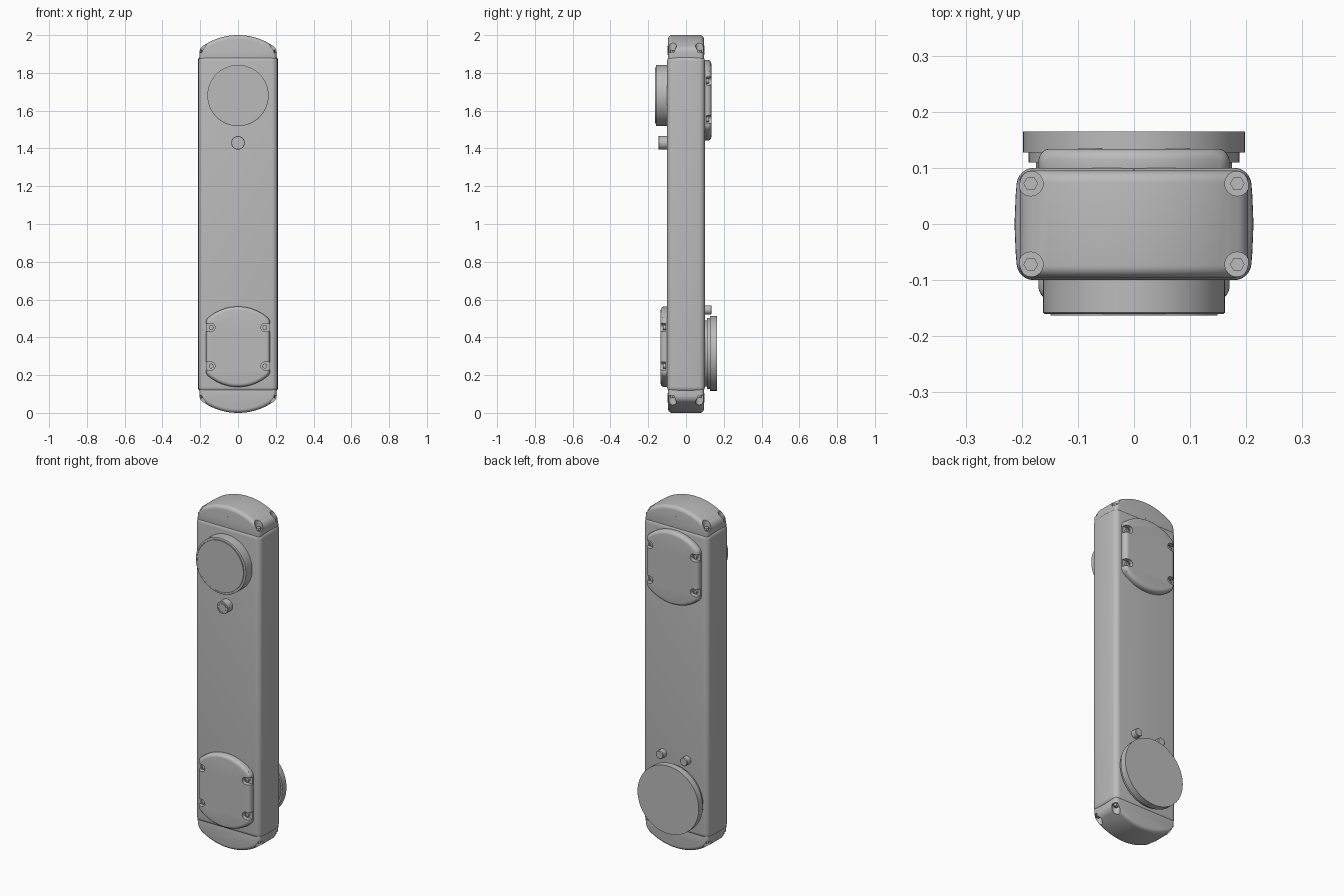
import bpy, bmesh, math
from mathutils import Matrix

if "Cube" in bpy.data.objects:
    bpy.data.objects.remove(bpy.data.objects["Cube"])

grey = bpy.data.materials.new("plain grey")
grey.use_nodes = True
COLOUR = (0.5, 0.5, 0.5, 1)
grey.diffuse_color = COLOUR
grey.node_tree.nodes["Principled BSDF"].inputs["Base Color"].default_value = COLOUR

# Maps local (x, z, outward) onto the front (-y) or the back (+y) face
FRONT = Matrix(((1, 0, 0, 0), (0, 0, -1, 0), (0, 1, 0, 0), (0, 0, 0, 1)))
BACK = Matrix(((-1, 0, 0, 0), (0, 0, 1, 0), (0, 1, 0, 0), (0, 0, 0, 1)))
UP = Matrix.Identity(4)
DOWN = Matrix.Translation((0, 0, 2)) @ Matrix.Rotation(math.pi, 4, "X")


def new_object(name, bm, matrix=UP):
    bmesh.ops.transform(bm, matrix=matrix, verts=bm.verts)
    bmesh.ops.recalc_face_normals(bm, faces=bm.faces)
    mesh = bpy.data.meshes.new(name)
    bm.to_mesh(mesh)
    bm.free()
    mesh.materials.append(grey)
    ob = bpy.data.objects.new(name, mesh)
    bpy.context.collection.objects.link(ob)
    return ob


def prism(name, outline, low, high, matrix=UP):
    """Extrudes a flat outline from low to high along local z."""
    bm = bmesh.new()
    face = bm.faces.new([bm.verts.new((x, y, low)) for x, y in outline])
    top = bmesh.ops.extrude_face_region(bm, geom=[face])["geom"]
    verts = [g for g in top if isinstance(g, bmesh.types.BMVert)]
    bmesh.ops.translate(bm, verts=verts, vec=(0, 0, high - low))
    return new_object(name, bm, matrix)


def lathe(name, profile, x, y, matrix=UP, sides=64):
    """Stacks circles of (radius, height) about local z, closed at both ends."""
    bm = bmesh.new()
    rings = [[bm.verts.new((x + r * math.cos(i * math.tau / sides),
                            y + r * math.sin(i * math.tau / sides), h))
              for i in range(sides)] for r, h in profile]
    for a, b in zip(rings, rings[1:]):
        for i in range(sides):
            j = (i + 1) % sides
            bm.faces.new((a[i], a[j], b[j], b[i]))
    bm.faces.new(rings[0])
    bm.faces.new(rings[-1])
    return new_object(name, bm, matrix)


def apply(ob, mod):
    bpy.context.view_layer.objects.active = ob
    bpy.ops.object.modifier_apply(modifier=mod.name)


def bevel(ob, width, segments=5, angle=35):
    mod = ob.modifiers.new("bevel", "BEVEL")
    mod.width, mod.segments = width, segments
    mod.limit_method, mod.angle_limit = "ANGLE", math.radians(angle)
    apply(ob, mod)


def cut(ob, cutter):
    mod = ob.modifiers.new("cut", "BOOLEAN")
    mod.operation, mod.object, mod.solver = "DIFFERENCE", cutter, "EXACT"
    apply(ob, mod)
    bpy.data.objects.remove(cutter)


def arc(half, sag, top, steps=24):
    """Shallow arch from +half to -half, peaking at top."""
    radius = (half * half + sag * sag) / (2 * sag)
    xs = [half * (1 - 2 * i / steps) for i in range(steps + 1)]
    return [(x, top - radius + math.sqrt(radius ** 2 - x * x)) for x in xs]


def slot(x, y, side, radius, reach, low, high, matrix):
    """U-shaped screw pocket that opens sideways."""
    pts = [(x - side * radius * math.sin(a), y + radius * math.cos(a))
           for a in [math.pi * i / 16 for i in range(17)]]
    pts += [(x + side * reach, y - radius), (x + side * reach, y + radius)]
    return prism("pocket_cutter", pts, low, high, matrix)


# Link body with softly bulged sides
right = [(0.207, -0.1), (0.211, -0.05), (0.213, 0), (0.211, 0.05), (0.207, 0.1)]
body = prism("link_body", right + [(-x, -y) for x, y in right], 0.11, 1.89)
bevel(body, 0.028, 6)

# Arched end caps with corner screws and a centre seam mark
for end, matrix in (("top", UP), ("bottom", DOWN)):
    outline = [(-0.205, 1.86), (0.205, 1.86)] + arc(0.203, 0.07, 2.0)
    side_view = matrix @ FRONT
    cap = prism(end + "_cap", outline, -0.095, 0.095, side_view)
    bevel(cap, 0.026, 5, 40)
    for sx in (-1, 1):
        for sy in (-1, 1):
            x, y = sx * 0.184, sy * 0.072
            cut(cap, lathe("pocket_cutter", [(0.022, 1.908), (0.022, 2.1)], x, y, matrix, 24))
            lathe(end + "_cap_screw", [(0.013, 1.89), (0.013, 1.922)], x, y, matrix, 6)
    for sy in (-1, 1):
        d = sy * 0.0955
        prism(end + "_seam_mark", [(-0.002, 1.895), (0.002, 1.895), (0.002, 1.945), (-0.002, 1.945)],
              d - 0.002, d + 0.002, side_view)

# Joint covers with four side pockets and screws
for name, z, matrix in (("front", 0.35, FRONT), ("back", 1.655, BACK)):
    half = arc(0.17, 0.07, 0.213)
    outline = [(x, z + h) for x, h in half] + [(-x, z - h) for x, h in half]
    cover = prism(name + "_cover", outline, 0.08, 0.134, matrix)
    bevel(cover, 0.024, 5, 32)
    for sx in (-1, 1):
        for dz in (-0.102, 0.102):
            x = sx * 0.142
            cut(cover, slot(x, z + dz, sx, 0.021, 0.06, 0.108, 0.2, matrix))
            lathe(name + "_cover_screw", [(0.013, 0.1), (0.013, 0.122), (0.007, 0.122), (0.007, 0.118)],
                  x, z + dz, matrix, 16)

# Front joint disc and its button
lathe("front_joint_disc", [(0.162, 0.09), (0.162, 0.158), (0.159, 0.16), (0.152, 0.16),
                           (0.152, 0.157), (0.149, 0.157), (0.149, 0.163)], 0, 1.68, FRONT)
lathe("front_button", [(0.036, 0.09), (0.036, 0.143), (0.034, 0.145), (0.026, 0.145),
                       (0.026, 0.142), (0.023, 0.142), (0.023, 0.145)], 0, 1.43, FRONT, 32)

# Back mounting flange and its two pins
lathe("back_flange", [(0.175, 0.09), (0.175, 0.11), (0.188, 0.11), (0.188, 0.127),
                      (0.198, 0.127), (0.198, 0.165)], 0, 0.315, BACK)
for x in (-0.078, 0.078):
    lathe("back_pin", [(0.024, 0.09), (0.024, 0.132), (0.021, 0.135)], x, 0.545, BACK, 24)

# Smooth shading with crisp edges
for ob in bpy.context.scene.objects:
    ob.select_set(ob.type == "MESH")
bpy.ops.object.shade_smooth_by_angle(angle=math.radians(30))
